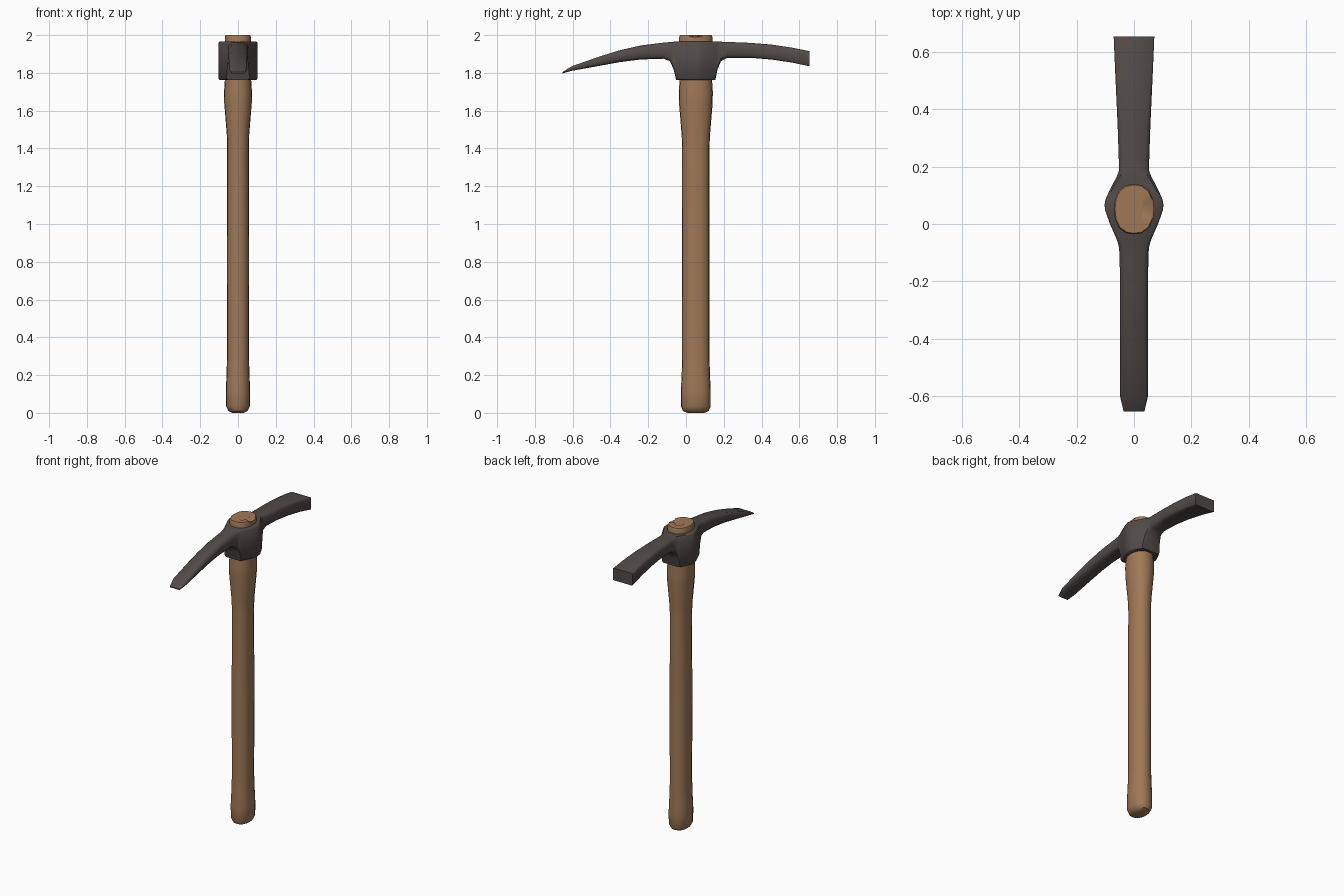
import bpy, bmesh, math


def material(name, rgb):
    m = bpy.data.materials.new(name)
    m.diffuse_color = (*rgb, 1)
    return m


def loft(name, rings, mat, angle, tweak=None):
    """Skin a list of equal-length point rings and cap both ends."""
    bm = bmesh.new()
    rows = [[bm.verts.new(p) for p in ring] for ring in rings]
    n = len(rows[0])
    for a, b in zip(rows, rows[1:]):
        for i in range(n):
            bm.faces.new((a[i], a[(i + 1) % n], b[(i + 1) % n], b[i]))
    bm.faces.new(rows[0][::-1])
    bm.faces.new(rows[-1])
    if tweak:
        tweak(rows)
    bmesh.ops.recalc_face_normals(bm, faces=bm.faces)
    mesh = bpy.data.meshes.new(name)
    bm.to_mesh(mesh)
    bm.free()
    mesh.materials.append(mat)
    ob = bpy.data.objects.new(name, mesh)
    bpy.context.collection.objects.link(ob)
    bpy.ops.object.select_all(action='DESELECT')
    ob.select_set(True)
    bpy.context.view_layer.objects.active = ob
    bpy.ops.object.shade_smooth_by_angle(angle=math.radians(angle))
    return ob


wood = material("warm wood", (0.35, 0.19, 0.095))
iron = material("dark iron", (0.085, 0.070, 0.066))


# Wooden handle: oval rings (z, half width x, half depth y)
def oval(z, rx, ry, n=16):
    ring = []
    for i in range(n):
        a = 2 * math.pi * i / n
        c, s = math.cos(a), math.sin(a)
        k = (abs(c) ** 2.4 + abs(s) ** 2.4) ** (-1 / 2.4)
        ring.append((rx * k * c, 0.052 + ry * k * s, z))
    return ring


def dent(rows):
    # chipped spot on the right of the handle's top
    for row, drop in ((rows[-1], 0.022), (rows[-2], 0.012)):
        row[0].co.z -= drop
        row[0].co.x -= 0.006


handle_profile = [
    (0.0, 0.030, 0.045), (0.010, 0.050, 0.068), (0.035, 0.063, 0.079),
    (0.12, 0.064, 0.079), (0.20, 0.061, 0.075), (0.30, 0.058, 0.072),
    (0.85, 0.059, 0.073), (1.40, 0.057, 0.072), (1.47, 0.059, 0.075),
    (1.64, 0.073, 0.089), (1.70, 0.074, 0.090), (1.76, 0.070, 0.086),
    (1.95, 0.070, 0.088), (1.990, 0.070, 0.088), (2.0, 0.066, 0.084),
    (2.0, 0.036, 0.050)]
loft("handle", [oval(*p) for p in handle_profile], wood, 40, dent)


# Iron head: chamfered box sections (y, half width, bottom z, top z, chamfer)
def section(y, w, lo, hi, c):
    pts = [(w, lo + c), (w, hi - c), (w - c, hi), (c - w, hi),
           (-w, hi - c), (-w, lo + c), (c - w, lo), (w - c, lo)]
    return [(x, y, z) for x, z in pts]


head_profile = [
    (-0.655, 0.036, 1.797, 1.804, 0.002), (-0.605, 0.048, 1.811, 1.835, 0.006),
    (-0.46, 0.049, 1.837, 1.886, 0.012), (-0.35, 0.049, 1.857, 1.920, 0.014),
    (-0.24, 0.049, 1.871, 1.945, 0.015), (-0.12, 0.050, 1.875, 1.960, 0.015),
    (-0.085, 0.052, 1.862, 1.963, 0.014), (-0.066, 0.056, 1.82, 1.965, 0.012),
    (-0.052, 0.061, 1.762, 1.965, 0.010), (0.0, 0.084, 1.762, 1.965, 0.008),
    (0.045, 0.100, 1.762, 1.965, 0.006), (0.065, 0.103, 1.762, 1.965, 0.006),
    (0.085, 0.100, 1.762, 1.965, 0.006), (0.125, 0.082, 1.762, 1.965, 0.008),
    (0.155, 0.066, 1.762, 1.965, 0.010), (0.167, 0.060, 1.82, 1.965, 0.012),
    (0.185, 0.053, 1.862, 1.965, 0.014), (0.22, 0.053, 1.880, 1.964, 0.014),
    (0.34, 0.057, 1.880, 1.959, 0.012), (0.45, 0.062, 1.871, 1.950, 0.010),
    (0.56, 0.067, 1.855, 1.934, 0.006), (0.655, 0.071, 1.835, 1.915, 0.003)]
loft("pick_head", [section(*p) for p in head_profile], iron, 48)
